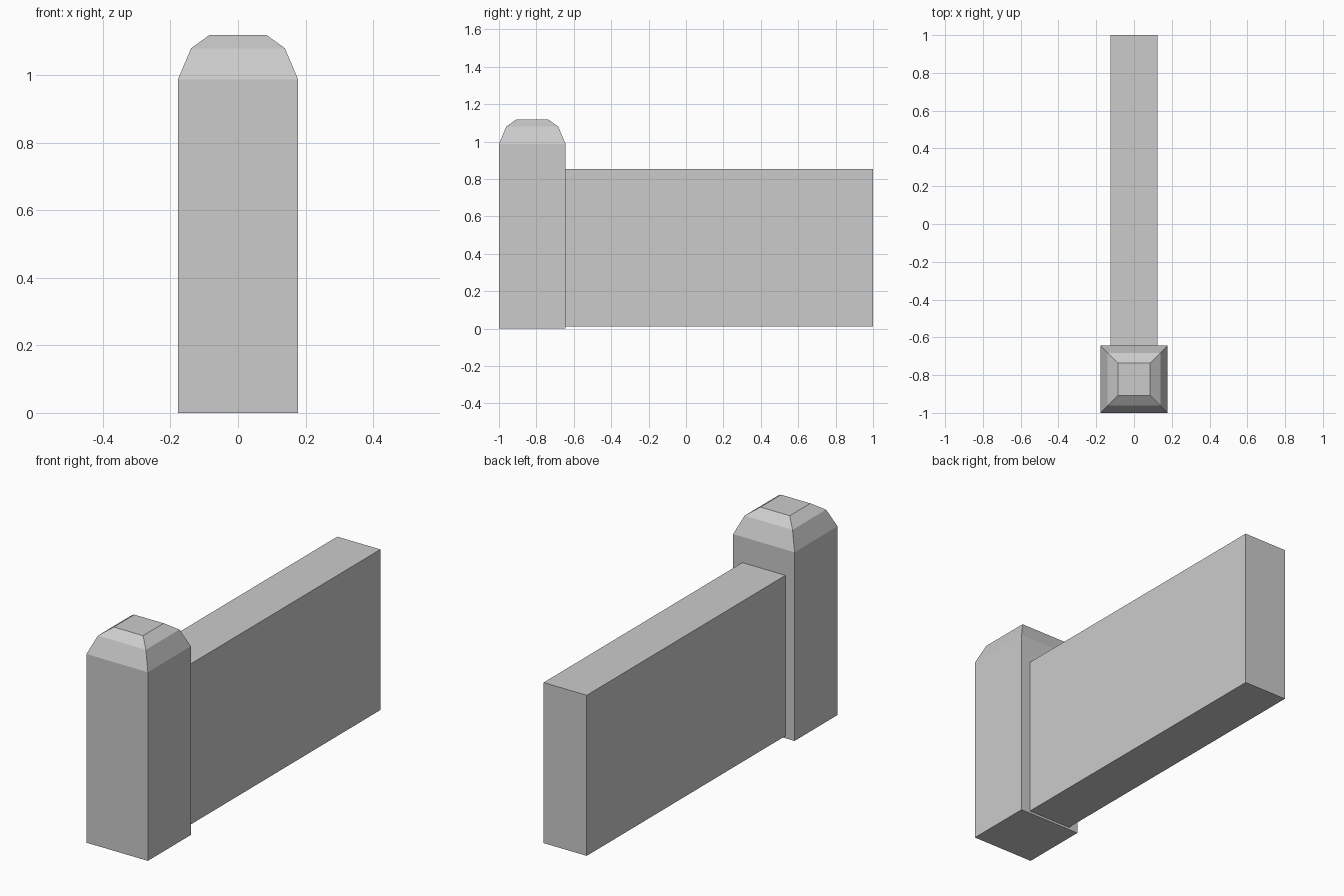
import bpy, bmesh

if "Cube" in bpy.data.objects:
    bpy.data.objects.remove(bpy.data.objects["Cube"])


def stacked_prism(name, cx, cy, levels):
    """Closed solid from rectangular rings given as (half_x, half_y, z)."""
    bm = bmesh.new()
    rings = []
    for hx, hy, z in levels:
        corners = [(-1, -1), (1, -1), (1, 1), (-1, 1)]
        rings.append([bm.verts.new((cx + sx * hx, cy + sy * hy, z)) for sx, sy in corners])
    bm.faces.new(rings[0][::-1])
    bm.faces.new(rings[-1])
    for low, high in zip(rings, rings[1:]):
        for i in range(4):
            j = (i + 1) % 4
            bm.faces.new((low[i], low[j], high[j], high[i]))
    mesh = bpy.data.meshes.new(name)
    bm.to_mesh(mesh)
    bm.free()
    obj = bpy.data.objects.new(name, mesh)
    bpy.context.collection.objects.link(obj)
    return obj


# Square end post with a two-step bevelled cap
post_profile = [(0.178, 0.0), (0.178, 0.988), (0.139, 1.08), (0.085, 1.119)]
stacked_prism("end_post", 0, -0.822, [(h, h, z) for h, z in post_profile])

# Long wall panel, raised slightly off the ground
y0, y1 = -0.645, 1.0
half_len = (y1 - y0) / 2
stacked_prism("wall_panel", 0, (y0 + y1) / 2,
              [(0.125, half_len, 0.012), (0.125, half_len, 0.853)])
